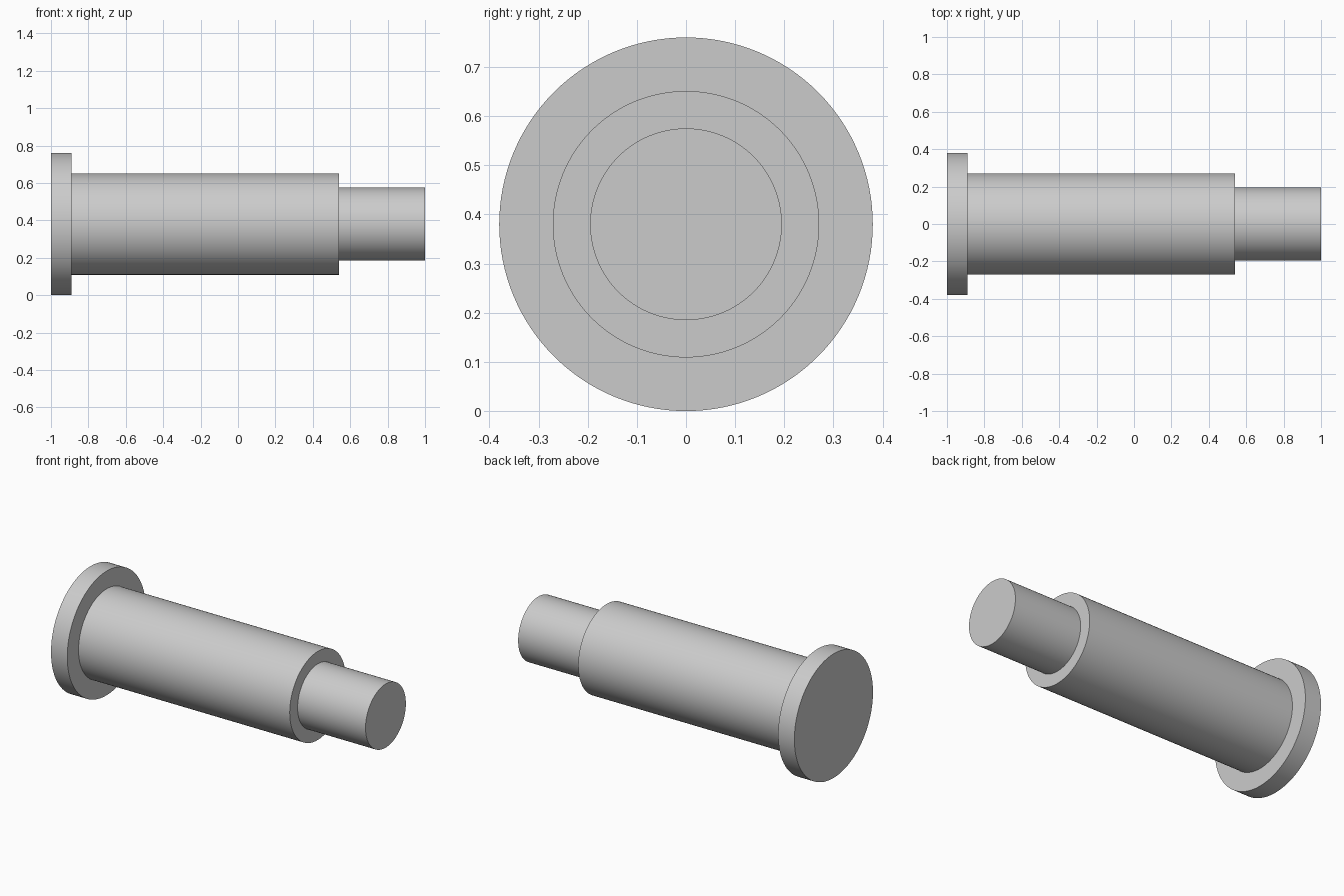
import bpy
import bmesh
import math
from mathutils import Matrix, Vector

cube = bpy.data.objects.get("Cube")
if cube:
    bpy.data.objects.remove(cube, do_unlink=True)

AXIS_Z = 0.38
SEGMENTS = 128

# Plain grey metal
metal = bpy.data.materials.new("grey metal")
metal.use_nodes = True
grey = (0.6, 0.6, 0.6, 1)
metal.diffuse_color = grey
metal.node_tree.nodes["Principled BSDF"].inputs["Base Color"].default_value = grey

# Stepped profile: (x, radius) from the flange end to the narrow end
profile = [(-1, 0), (-1, 0.38), (-0.89, 0.38), (-0.89, 0.271),
           (0.54, 0.271), (0.54, 0.195), (1, 0.195), (1, 0)]

# Turn the profile around the shaft axis
bm = bmesh.new()
points = [bm.verts.new((x, 0, AXIS_Z + r)) for x, r in profile]
edges = [bm.edges.new(pair) for pair in zip(points, points[1:])]
bmesh.ops.spin(bm, geom=points + edges, cent=(0, 0, AXIS_Z), axis=(1, 0, 0),
               angle=math.tau, steps=SEGMENTS, use_merge=False)
bmesh.ops.remove_doubles(bm, verts=bm.verts, dist=0.0001)
bmesh.ops.recalc_face_normals(bm, faces=bm.faces)

mesh = bpy.data.meshes.new("stepped_pin")
bm.to_mesh(mesh)
bm.free()
mesh.materials.append(metal)
pin = bpy.data.objects.new("stepped_pin", mesh)
bpy.context.collection.objects.link(pin)

# Smooth sides with crisp shoulders
bpy.ops.object.select_all(action="DESELECT")
pin.select_set(True)
bpy.context.view_layer.objects.active = pin
bpy.ops.object.shade_smooth_by_angle(angle=math.radians(30))
